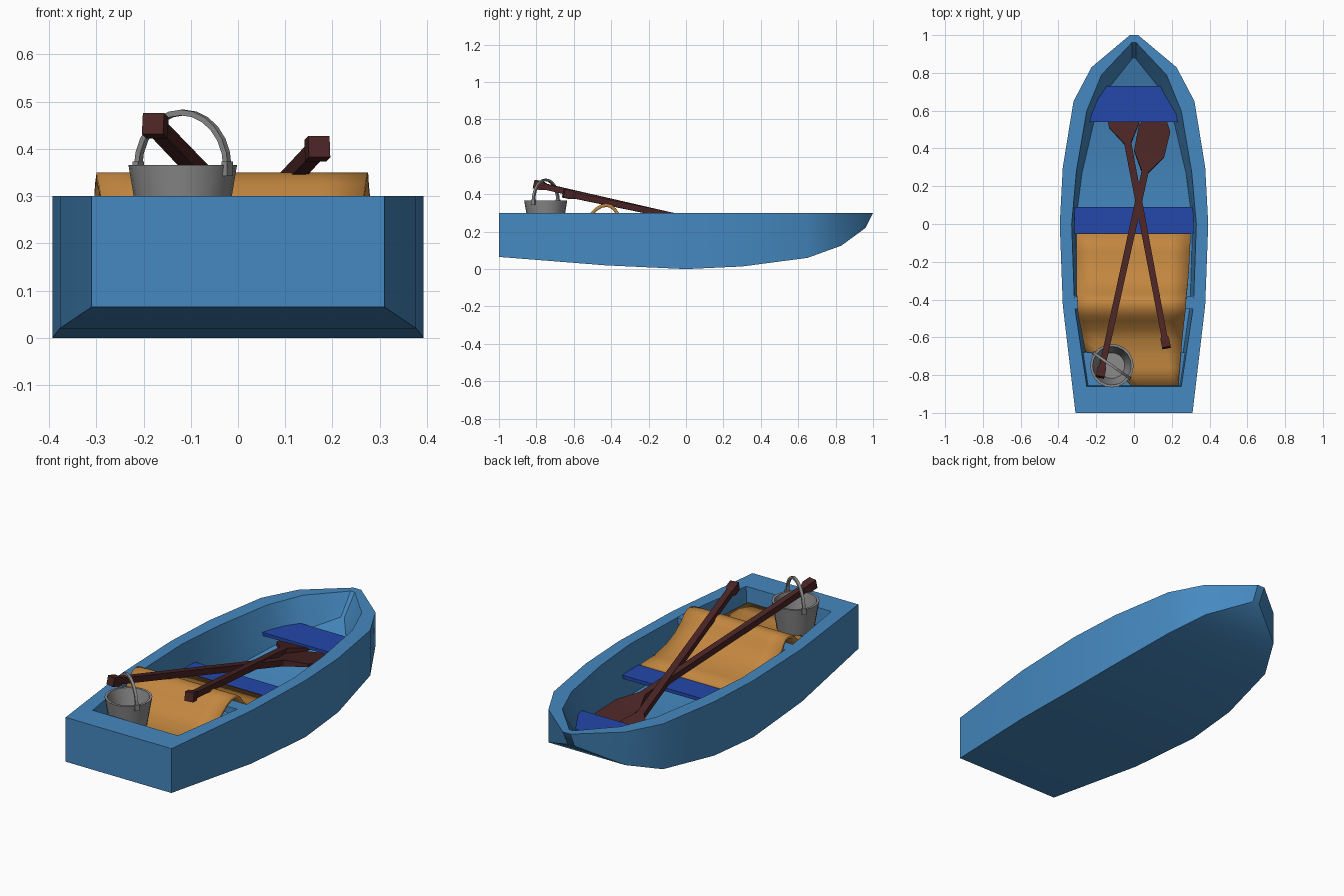
import bpy, bmesh, math
from mathutils import Vector, Matrix

if "Cube" in bpy.data.objects:
    bpy.data.objects.remove(bpy.data.objects["Cube"])


def material(name, rgb):
    m = bpy.data.materials.new(name)
    m.diffuse_color = (*rgb, 1)
    m.use_nodes = True
    m.node_tree.nodes["Principled BSDF"].inputs["Base Color"].default_value = m.diffuse_color
    return m


BLUE = material("hull blue", (0.060, 0.250, 0.530))
NAVY = material("seat blue", (0.017, 0.065, 0.400))
ORANGE = material("cloth orange", (0.540, 0.240, 0.050))
BROWN = material("oar brown", (0.070, 0.018, 0.018))
GREY = material("bucket grey", (0.260, 0.260, 0.260))


def finish(name, bm, mat, angle=None):
    bmesh.ops.recalc_face_normals(bm, faces=bm.faces)
    me = bpy.data.meshes.new(name)
    bm.to_mesh(me)
    bm.free()
    ob = bpy.data.objects.new(name, me)
    bpy.context.collection.objects.link(ob)
    me.materials.append(mat)
    if angle:
        bpy.ops.object.select_all(action='DESELECT')
        ob.select_set(True)
        bpy.context.view_layer.objects.active = ob
        bpy.ops.object.shade_smooth_by_angle(angle=math.radians(angle))
    return ob


def loft(bm, rings, cap=True):
    """Skin closed rings of points; returns the vertex rings."""
    vr = [[bm.verts.new(p) for p in r] for r in rings]
    n = len(vr[0])
    for a, b in zip(vr, vr[1:]):
        for i in range(n):
            j = (i + 1) % n
            bm.faces.new((a[i], a[j], b[j], b[i]))
    if cap:
        bm.faces.new(vr[0])
        bm.faces.new(vr[-1])
    return vr


def plank(name, y0, w0, y1, w1, z0, z1, mat):
    """Board with a different half width at each end."""
    bm = bmesh.new()
    loft(bm, [[(-w, y, z0), (w, y, z0), (w, y, z1), (-w, y, z1)]
              for y, w in ((y0, w0), (y1, w1))])
    return finish(name, bm, mat)


# Hull stations: keel (y, half width, z), outer rim, inner rim, floor edge
stations = [
    ((-1.00, .310, .065), (-1.00, .310), (-.86, .250), (-.85, .235, .105)),
    ((-.43, .377, .020), (-.43, .377), (-.43, .315), (-.43, .297, .060)),
    ((0.00, .393, .000), (0.00, .393), (0.00, .330), (0.00, .310, .045)),
    ((0.30, .377, .014), (0.30, .377), (0.28, .305), (0.27, .275, .055)),
    ((0.65, .320, .060), (0.65, .320), (0.60, .250), (0.57, .205, .100)),
    ((0.83, .225, .125), (0.83, .225), (0.79, .172), (0.73, .125, .150)),
    ((0.96, .020, .220), (1.00, .022), (0.96, .012), (0.875, .010, .195)),
]
RIM = 0.3
bm = bmesh.new()
rings = []
for (yb, wb, zb), (yt, wt), (yi, wi), (yf, wf, zf) in stations:
    half = [(wb, yb, zb), (wt, yt, RIM), (wi, yi, RIM), (wf, yf, zf)]
    rings.append(half + [(-x, y, z) for x, y, z in reversed(half)])
for r in (lambda v: (v[0], v[-1]))(loft(bm, rings, cap=False)):
    for i in range(3):                      # end wall, rim, inner wall
        bm.faces.new((r[i], r[i + 1], r[6 - i], r[7 - i]))
finish("hull", bm, BLUE, 30)

# Benches
plank("bow_seat", .54, .250, .73, .165, .165, .182, NAVY)
plank("middle_seat", -.05, .315, .09, .315, .158, .176, NAVY)
plank("rear_thwart", -.45, .318, -.38, .322, .265, .299, BLUE)
plank("stern_bench", -.87, .250, -.68, .275, .185, .208, BLUE)

# Cloth draped from the middle seat over the thwart on to the stern bench
profile = [  # y, z, left, right
    (-.050, .185, -.305, .300), (-.150, .192, -.305, .296),
    (-.250, .218, -.305, .290), (-.310, .252, -.305, .285),
    (-.355, .295, -.304, .280), (-.375, .325, -.303, .277),
    (-.400, .345, -.300, .276), (-.425, .350, -.300, .275),
    (-.455, .345, -.299, .273), (-.485, .327, -.295, .270),
    (-.515, .298, -.290, .266), (-.560, .256, -.280, .261),
    (-.610, .230, -.270, .256), (-.678, .222, -.258, .250),
    (-.685, .221, -.200, .249), (-.760, .220, -.115, .243),
    (-.858, .220, -.010, .234)]
bm = bmesh.new()
COLS = 6
rows = [[bm.verts.new((l + (r - l) * i / COLS, y, z)) for i in range(COLS + 1)]
        for y, z, l, r in profile]
for a, b in zip(rows, rows[1:]):
    for i in range(COLS):
        bm.faces.new((a[i], b[i], b[i + 1], a[i + 1]))
cloth = finish("cloth", bm, ORANGE, 40)
if cloth.data.polygons[0].normal.z < 0:
    cloth.data.flip_normals()
mod = cloth.modifiers.new("thickness", 'SOLIDIFY')
mod.thickness = 0.018
mod.offset = -1


# Oars: square grip, square shaft and a thin leaf-shaped blade
def oar(name, start, end):
    start, end = Vector(start), Vector(end)
    d = end - start
    length, d = d.length, d.normalized()
    side = d.cross(Vector((0, 0, 1))).normalized()
    up = side.cross(d)
    bm = bmesh.new()
    sections = [(0, .023, .023), (.045, .023, .023), (.065, .016, .016),
                (length - .34, .019, .016), (length - .24, .082, .008),
                (length - .10, .085, .007), (length, .028, .006)]
    loft(bm, [[start + d * t + side * (w * sx) + up * (h * sz)
               for sx, sz in ((-1, -1), (1, -1), (1, 1), (-1, 1))]
              for t, w, h in sections])
    finish(name, bm, BROWN)


oar("left_oar", (-.180, -.810, .454), (.130, .600, .130))
oar("right_oar", (.172, -.655, .405), (-.095, .755, .115))

# Bucket: lathed wall with an open top
CX, CY = -.117, -.75
SEG = 20
bm = bmesh.new()
loft(bm, [[(CX + r * math.cos(2 * math.pi * i / SEG),
            CY + r * math.sin(2 * math.pi * i / SEG), z) for i in range(SEG)]
          for r, z in ((.088, .206), (.115, .366), (.102, .366), (.068, .222))])
finish("bucket", bm, GREY, 35)

# Bucket handle: an arch across the rim, with a small ear at each end
across = Vector((.82, -.57, 0)).normalized()
normal = Vector((across.y, -across.x, 0))
centre = Vector((CX, CY, .362))
bm = bmesh.new()
arch = []
for k in range(13):
    a = math.pi * k / 12
    out = across * math.cos(a) + Vector((0, 0, math.sin(a)))
    mid = centre + out * .115
    arch.append([mid + out * (.006 * s) + normal * (.007 * t)
                 for s, t in ((-1, -1), (1, -1), (1, 1), (-1, 1))])
loft(bm, arch)
finish("bucket_handle", bm, GREY)
for label, s in (("left", -1), ("right", 1)):
    bm = bmesh.new()
    rot = Matrix((across, normal, (0, 0, 1))).transposed().to_4x4()
    place = Matrix.Translation(centre + across * (.115 * s) - Vector((0, 0, .004)))
    bmesh.ops.create_cube(bm, size=1, matrix=place @ rot @ Matrix.Diagonal((.014, .022, .03, 1)))
    finish(label + "_bucket_ear", bm, GREY)
